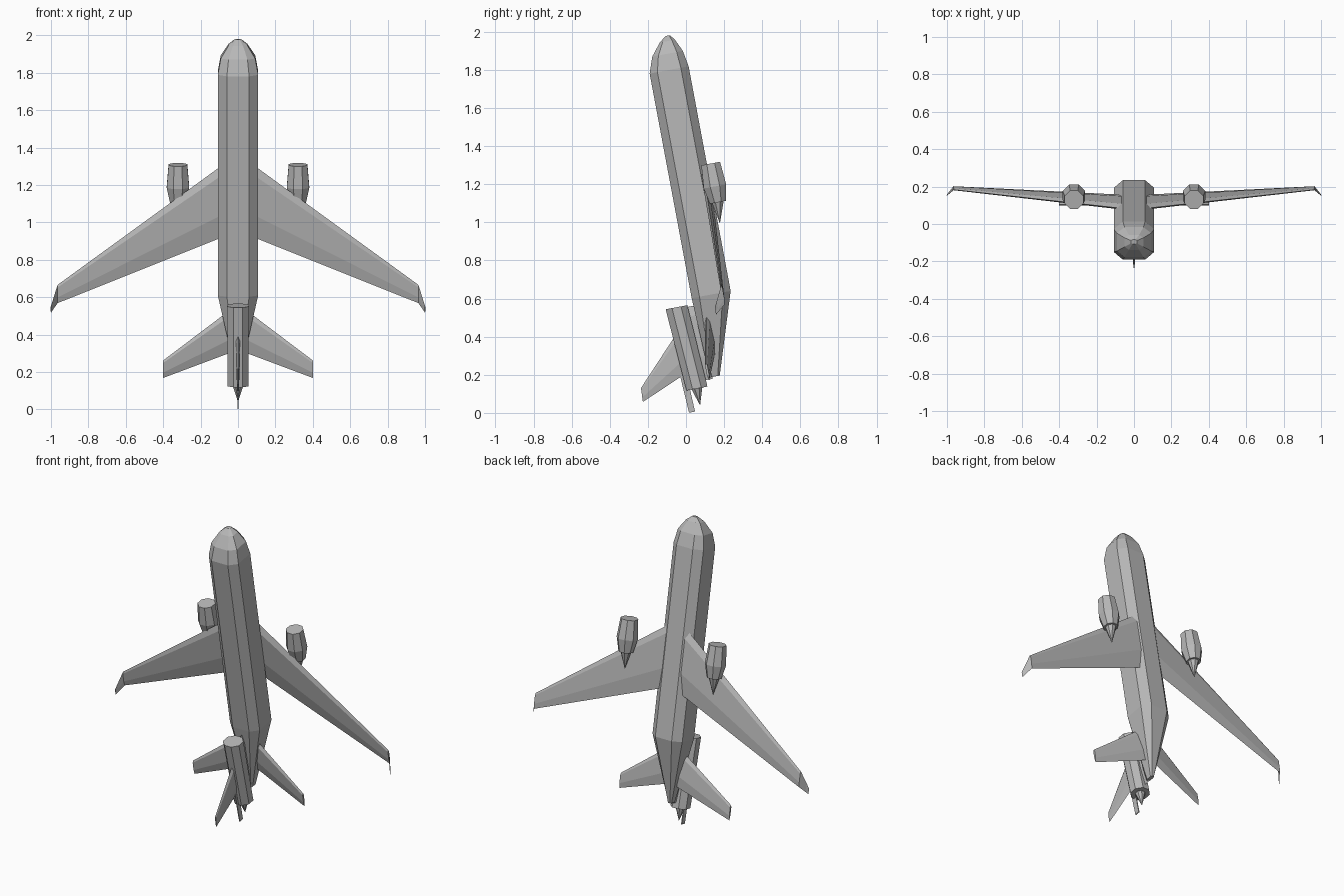
import bpy, bmesh, math
from mathutils import Vector, Matrix

cube = bpy.data.objects.get("Cube")
if cube:
    bpy.data.objects.remove(cube, do_unlink=True)

grey = bpy.data.materials.new("plain grey")
grey.use_nodes = True
grey.diffuse_color = (0.48, 0.48, 0.48, 1)
grey.node_tree.nodes["Principled BSDF"].inputs["Base Color"].default_value = grey.diffuse_color

# The aircraft is built nose up along z (belly towards +y), then tilted back
TILT = Matrix.Rotation(math.radians(10.6), 3, "X")


def loft(name, rings):
    """Skin a list of equal-length rings and close both ends."""
    bm = bmesh.new()
    loops = [[bm.verts.new(TILT @ Vector(p)) for p in ring] for ring in rings]
    n = len(loops[0])
    for a, b in zip(loops, loops[1:]):
        for i in range(n):
            j = (i + 1) % n
            bm.faces.new((a[i], a[j], b[j], b[i]))
    bm.faces.new(loops[0])
    bm.faces.new(loops[-1])
    bmesh.ops.recalc_face_normals(bm, faces=bm.faces)
    mesh = bpy.data.meshes.new(name)
    bm.to_mesh(mesh)
    bm.free()
    mesh.materials.append(grey)
    obj = bpy.data.objects.new(name, mesh)
    bpy.context.collection.objects.link(obj)
    return obj


def hull_ring(z, back, belly, half):
    """Eight-sided fuselage section."""
    mid, h = (back + belly) / 2, (belly - back) / 2
    outline = [(.55, 1), (1, .6), (1, -.6), (.55, -1), (-.55, -1), (-1, -.6), (-1, .6), (-.55, 1)]
    return [(u * half, mid + v * h, z) for u, v in outline]


def round_ring(x, y, z, r, n=8):
    """Ring whose flat sides lie at distance r."""
    r /= math.cos(math.pi / n)
    angles = [math.tau * (i + .5) / n for i in range(n)]
    return [(x + r * math.cos(a), y + r * math.sin(a), z) for a in angles]


def foil(lead, trail, thick, normal):
    """Six-point wing section from leading to trailing edge."""
    lead, trail, normal = Vector(lead), Vector(trail), Vector(normal)
    spots = [(0, 0), (.13, .4), (.68, .4), (1, 0), (.68, -.4), (.13, -.4)]
    return [lead.lerp(trail, f) + normal * thick * t for f, t in spots]


BELLY, SIDE = (0, 1, 0), (1, 0, 0)

# Fuselage: nose tip to tapered tail
loft("fuselage", [hull_ring(*s) for s in [
    (1.963, .258, .282, .015), (1.935, .222, .303, .05), (1.87, .17, .333, .092),
    (1.785, .14, .348, .108), (.586, .14, .348, .108), (.16, .157, .21, .012)]])

for side, s in (("left", 1), ("right", -1)):
    # Swept wing with a small upturned tip
    loft(side + "_wing", [
        foil((s * .06, .325, 1.285), (s * .06, .325, .885), .04, BELLY),
        foil((s * .965, .303, .62), (s * .965, .303, .521), .014, BELLY)])
    loft(side + "_winglet", [
        foil((s * .965, .303, .62), (s * .965, .303, .521), .014, BELLY),
        foil((s * 1.0, .25, .515), (s * 1.0, .25, .478), .004, SIDE if s < 0 else (-1, 0, 0))])
    # Tailplane
    loft(side + "_tailplane", [
        foil((0, .21, .534), (0, .21, .284), .035, BELLY),
        foil((s * .4, .15, .238), (s * .4, .15, .143), .015, BELLY)])
    # Wing engine with exhaust cone
    loft(side + "_engine", [round_ring(s * .321, .368, z, r) for z, r in
                            [(1.262, .05), (1.14, .06), (1.055, .042)]])
    loft(side + "_engine_cone", [round_ring(s * .321, y, z, r) for y, z, r in
                                 [(.368, 1.06, .032), (.358, .947, .001)]])

# Tail engine, slightly inclined, with its exhaust cone
loft("tail_engine", [round_ring(0, .053, .554, .058), round_ring(0, .08, .115, .056)])
loft("tail_engine_cone", [round_ring(0, .08, .12, .03), round_ring(0, .08, .028, .001)])

# Pylon joining the tail engine to the fuselage
loft("tail_pylon", [foil((0, y, .545), (0, y, .15), .03, SIDE) for y in (.08, .17)])

# Upright fin and the narrow strip behind it
loft("fin", [foil((0, .03, .42), (0, .03, .2), .03, SIDE),
             foil((0, -.208, .172), (0, -.212, .098), .008, SIDE)])
loft("fin_strip", [[(-.003, a, z), (.003, a, z), (.003, b, z), (-.003, b, z)]
                   for a, b, z in [(.005, .04, .2), (.016, .048, -.002)]])
